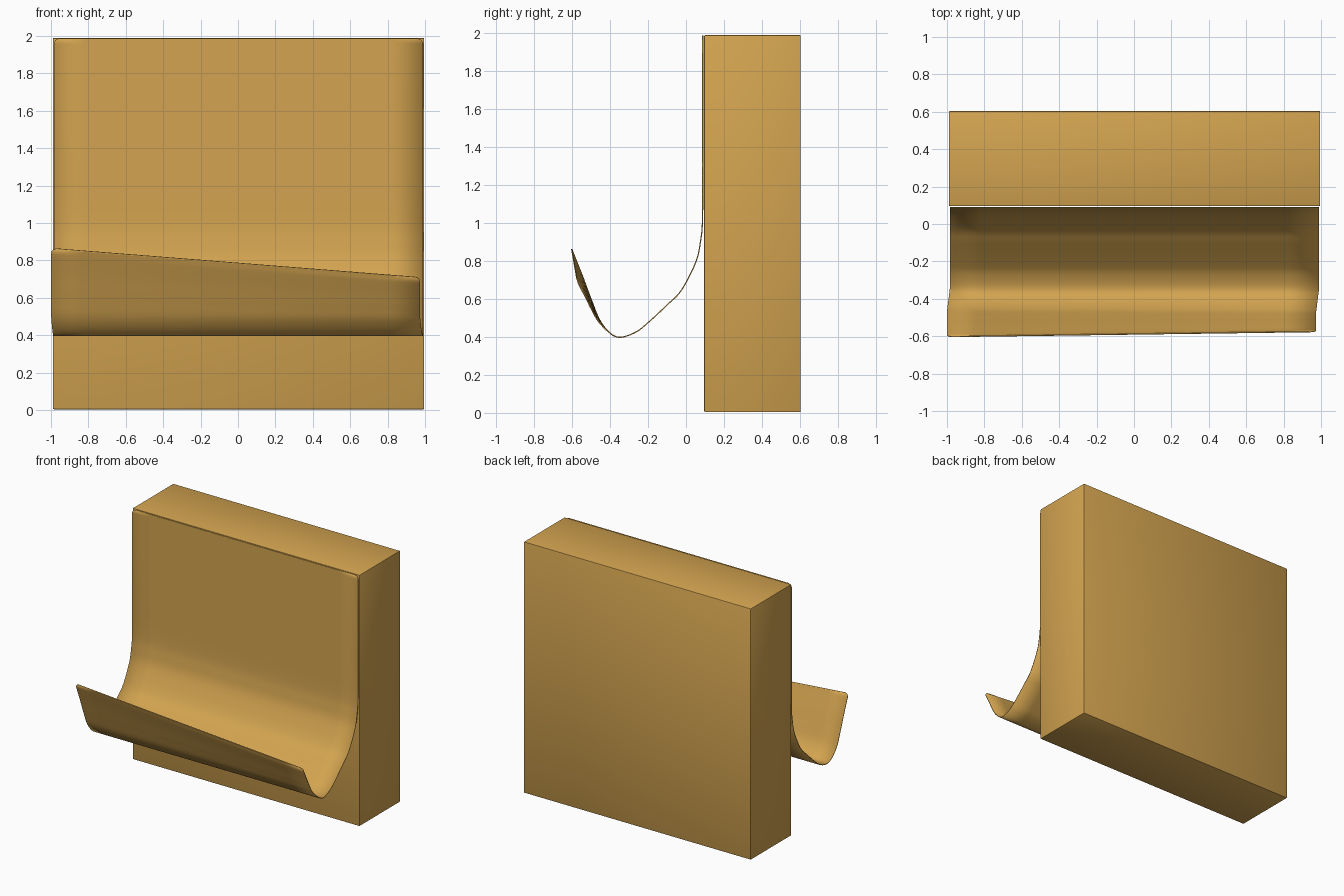
import bpy, bmesh, math
from mathutils import Vector

if "Cube" in bpy.data.objects:
    bpy.data.objects.remove(bpy.data.objects["Cube"])

mat = bpy.data.materials.new("ochre")
mat.diffuse_color = (0.65, 0.37, 0.08, 1)
mat.use_nodes = True
mat.node_tree.nodes["Principled BSDF"].inputs["Base Color"].default_value = mat.diffuse_color


def make_object(name, bm):
    bmesh.ops.recalc_face_normals(bm, faces=bm.faces)
    mesh = bpy.data.meshes.new(name)
    bm.to_mesh(mesh)
    bm.free()
    ob = bpy.data.objects.new(name, mesh)
    bpy.context.collection.objects.link(ob)
    mesh.materials.append(mat)
    bpy.context.view_layer.objects.active = ob
    ob.select_set(True)
    bpy.ops.object.shade_smooth_by_angle(angle=math.radians(40))
    ob.select_set(False)
    return ob


# Backing block with slightly softened edges
bm = bmesh.new()
bmesh.ops.create_cube(bm, size=1)
bmesh.ops.scale(bm, vec=(1.985, 0.508, 1.985), verts=bm.verts)
bmesh.ops.translate(bm, vec=(0.003, 0.35, 0.9965), verts=bm.verts)
bmesh.ops.bevel(bm, geom=bm.edges[:], offset=0.005, segments=2, affect='EDGES', profile=0.5)
make_object("backing_block", bm)

# Side profile (y, z) of the curled sheet: shared back, different lip at each end
back = [(0.088, 1.3), (0.087, 1.02), (0.076, 0.9), (0.05, 0.79), (-0.025, 0.645),
        (-0.1, 0.568), (-0.2, 0.475), (-0.265, 0.425), (-0.345, 0.398), (-0.4, 0.42)]
lip_left = [(-0.455, 0.49), (-0.5, 0.6), (-0.545, 0.72), (-0.59, 0.833), (-0.602, 0.863)]
lip_right = [(-0.46, 0.48), (-0.495, 0.54), (-0.53, 0.61), (-0.568, 0.685), (-0.576, 0.712)]
STEPS = 6


def smooth_profile(lip):
    pts = [Vector(p) for p in back + lip[:-1]]
    ext = [2 * pts[0] - pts[1]] + pts + [Vector(lip[-1])]
    out = []
    for a, b, c, d in zip(ext, ext[1:], ext[2:], ext[3:]):
        for k in range(STEPS):
            t = k / STEPS
            out.append(0.5 * (2 * b + (c - a) * t + (2 * a - 5 * b + 4 * c - d) * t * t
                              + (3 * b - a - 3 * c + d) * t ** 3))
    top, shoulder = Vector((0.088, 1.987)), Vector((0.088, 1.957))
    head = [top.lerp(shoulder, k / STEPS) for k in range(STEPS + 1)]
    tail = [pts[-1].lerp(Vector(lip[-1]), k / STEPS) for k in range(STEPS + 1)]
    return head + out + tail


left, right = smooth_profile(lip_left), smooth_profile(lip_right)
rows, R, COLS = len(left), 0.03, 12

# Curled sheet: loft between the end profiles, rounded corners, lip slightly skewed
bm = bmesh.new()
grid = []
for i, (pl, pr) in enumerate(zip(left, right)):
    u = min(i, rows - 1 - i, STEPS) / STEPS
    inset = R * (1 - math.sqrt(max(0, 1 - (1 - u) ** 2)))
    lip_amount = min(1, max(0, (-0.35 - pl.x) / 0.12))
    x0 = -0.985 - 0.015 * lip_amount + inset
    x1 = 0.989 - 0.016 * lip_amount - inset
    row = []
    for j in range(COLS + 1):
        t = j / COLS
        p = pl.lerp(pr, t)
        row.append(bm.verts.new((x0 + (x1 - x0) * t, p.x, p.y)))
    grid.append(row)
for r0, r1 in zip(grid, grid[1:]):
    for j in range(COLS):
        bm.faces.new((r0[j], r0[j + 1], r1[j + 1], r1[j]))
sheet = make_object("curled_sheet", bm)
solid = sheet.modifiers.new("thickness", 'SOLIDIFY')
solid.thickness = 0.006
solid.offset = 0
